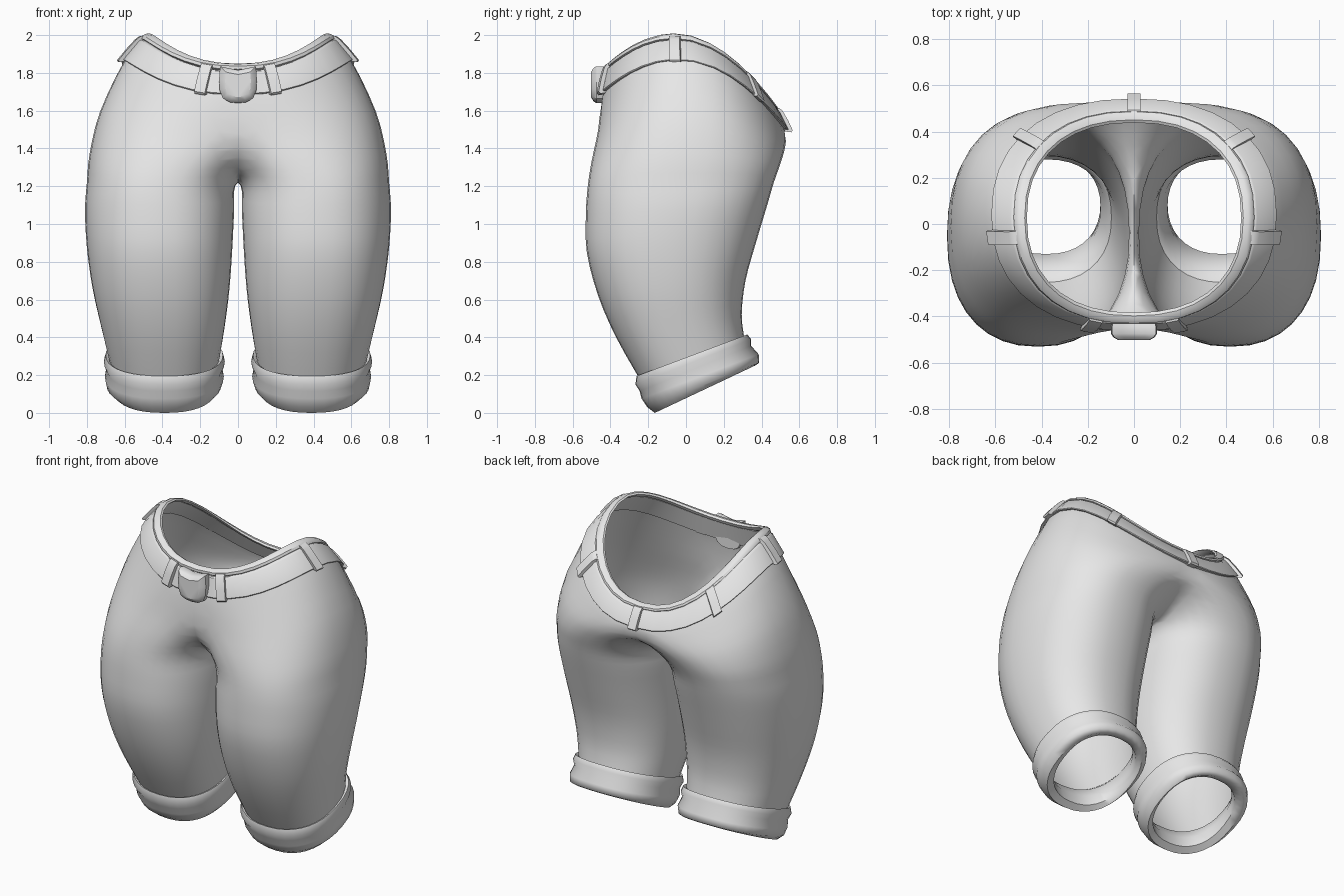
import bpy, bmesh, math
from mathutils import Vector

if "Cube" in bpy.data.objects:
    bpy.data.objects.remove(bpy.data.objects["Cube"])

SEG = 36
POW = 2 / 2.3

grey = bpy.data.materials.new("cloth grey")
grey.diffuse_color = (0.8, 0.8, 0.8, 1)
grey.use_nodes = True
grey.node_tree.nodes["Principled BSDF"].inputs["Base Color"].default_value = grey.diffuse_color


def finish(bm, name, angle=40):
    bmesh.ops.recalc_face_normals(bm, faces=bm.faces)
    me = bpy.data.meshes.new(name)
    bm.to_mesh(me)
    bm.free()
    ob = bpy.data.objects.new(name, me)
    bpy.context.collection.objects.link(ob)
    me.materials.append(grey)
    bpy.ops.object.select_all(action='DESELECT')
    ob.select_set(True)
    bpy.context.view_layer.objects.active = ob
    bpy.ops.object.shade_smooth_by_angle(angle=math.radians(angle))
    return ob


def ring_point(k, t):
    """Key: front z, front y, back z, back y, inner x, outer x, side lift."""
    zf, yf, zb, yb, xi, xo, lift = k
    c, s = math.cos(t), math.sin(t)
    u = math.copysign(abs(c) ** POW, c)
    v = math.copysign(abs(s) ** POW, s)
    return Vector(((xi + xo) / 2 + (xo - xi) / 2 * u,
                   (yf + yb) / 2 + (yb - yf) / 2 * v,
                   (zf + zb) / 2 + (zb - zf) / 2 * v + lift * (1 - v * v)))


def loft(bm, keys, closed=False, sign=1):
    rings = []
    for k in keys:
        pts = [ring_point(k, 2 * math.pi * i / SEG) for i in range(SEG)]
        rings.append([bm.verts.new((p.x * sign, p.y, p.z)) for p in pts])
    for j in range(len(rings) if closed else len(rings) - 1):
        a, b = rings[j], rings[(j + 1) % len(rings)]
        for i in range(SEG):
            n = (i + 1) % SEG
            bm.faces.new((a[i], a[n], b[n], b[i]))


def smooth_keys(keys, steps):
    """Catmull-Rom interpolation of the ring keys."""
    out = []
    for i in range(len(keys) - 1):
        p0, p1, p2 = keys[max(i - 1, 0)], keys[i], keys[i + 1]
        p3 = keys[min(i + 2, len(keys) - 1)]
        for j in range(steps):
            t = j / steps
            out.append([0.5 * (2 * b + (c - a) * t + (2 * a - 5 * b + 4 * c - d) * t * t
                               + (3 * b - a - 3 * c + d) * t ** 3)
                        for a, b, c, d in zip(p0, p1, p2, p3)])
    return out + [list(keys[-1])]


# Trousers: one leg lofted up to the waist, cut at the middle and mirrored
BELT_LOW = (1.69, -.445, 1.50, .525, -.60, .60, .27)
WAIST = (1.84, -.41, 1.62, .465, -.49, .49, .26)
LEG = [
    (.17, -.24, .39, .31, .10, .68, 0),
    (.40, -.37, .52, .295, .07, .725, 0),
    (.62, -.465, .70, .315, .045, .77, 0),
    (.85, -.525, .90, .37, .03, .80, 0),
    (1.05, -.53, 1.10, .43, .02, .81, 0),
    (1.20, -.52, 1.22, .465, .01, .80, .01),
    (1.33, -.50, 1.32, .50, -.10, .785, .05),
    (1.50, -.465, 1.41, .525, -.32, .73, .14),
    BELT_LOW, WAIST]
bm = bmesh.new()
loft(bm, smooth_keys(LEG, 3))
bmesh.ops.bisect_plane(bm, geom=bm.verts[:] + bm.edges[:] + bm.faces[:], dist=1e-5,
                       plane_co=(0, 0, 0), plane_no=(1, 0, 0), clear_inner=True)
copy = bmesh.ops.duplicate(bm, geom=bm.verts[:] + bm.edges[:] + bm.faces[:])["geom"]
for v in copy:
    if isinstance(v, bmesh.types.BMVert):
        v.co.x *= -1
bmesh.ops.reverse_faces(bm, faces=[f for f in copy if isinstance(f, bmesh.types.BMFace)])
bmesh.ops.remove_doubles(bm, verts=bm.verts, dist=0.004)
# soften the crotch seam
for _ in range(7):
    seam = [v for v in bm.verts if abs(v.co.x) < .13 and v.co.z > 1.17 and not v.is_boundary]
    bmesh.ops.smooth_vert(bm, verts=seam, factor=0.5,
                          use_axis_x=True, use_axis_y=True, use_axis_z=True)
finish(bm, "trousers", 80)

# Rolled cuffs
CUFF = [
    (.19, -.245, .395, .30, .10, .68, 0),
    (.195, -.262, .415, .325, .08, .70, 0),
    (.15, -.268, .39, .345, .07, .71, 0),
    (.115, -.245, .355, .345, .085, .695, 0),
    (.075, -.235, .31, .385, .075, .705, 0),
    (.03, -.205, .265, .387, .09, .695, 0),
    (.0, -.165, .25, .365, .12, .66, 0),
    (.03, -.13, .26, .32, .145, .62, 0),
    (.10, -.15, .31, .29, .145, .62, 0),
    (.17, -.20, .37, .28, .12, .65, 0)]
for side, sign in (("right", 1), ("left", -1)):
    bm = bmesh.new()
    loft(bm, CUFF, True, sign)
    finish(bm, side + "_cuff", 60)


def band_key(s, out):
    """Ring between the belt's lower edge (0) and the waist rim (1), pushed outward."""
    k = [a + (b - a) * s for a, b in zip(BELT_LOW, WAIST)]
    k[1] -= out
    k[3] += out
    k[4] -= out
    k[5] += out
    return k


# Belt and waist rim
for name, profile in (
        ("belt", [(-.05, -.01), (-.04, .012), (.0, .018), (.76, .018), (.8, .012), (.8, -.01)]),
        ("waist_rim", [(.80, .0), (.86, .016), (.97, .02), (1.04, .01), (1.06, -.01),
                       (1.0, -.026), (.86, -.022)])):
    bm = bmesh.new()
    loft(bm, [band_key(s, o) for s, o in profile], True)
    finish(bm, name, 35)

# Belt loops
STRAP = [(-.08, -.01), (-.12, .025), (-.04, .038), (.40, .04), (.82, .036), (.95, .026), (.95, -.01)]


def belt_loop(name, t):
    e = 0.05
    mid = band_key(.4, .02)
    side = (ring_point(mid, t + e) - ring_point(mid, t - e)).normalized() * .029
    bm = bmesh.new()
    pts = [ring_point(band_key(s, o), t) for s, o in STRAP]
    a = [bm.verts.new(p - side) for p in pts]
    b = [bm.verts.new(p + side) for p in pts]
    n = len(pts)
    for i in range(n):
        j = (i + 1) % n
        bm.faces.new((a[i], a[j], b[j], b[i]))
    bm.faces.new(a)
    bm.faces.new(b[::-1])
    finish(bm, name, 35)


belt_loop("back_belt_loop", math.pi / 2)
for name, t in (("rear_side", .70), ("side", -.15), ("front", -1.30)):
    belt_loop(name + "_belt_loop_right", t)
    belt_loop(name + "_belt_loop_left", math.pi - t)

# Shield-shaped buckle with a bevelled, slightly raised face
HALF = [(0, 1.815), (.05, 1.825), (.095, 1.835), (.10, 1.77), (.098, 1.71), (.08, 1.665), (.045, 1.645)]
outline = HALF + [(0, 1.64)] + [(-x, z) for x, z in HALF[:0:-1]]
bm = bmesh.new()
layers = []
for y, f in ((-.43, .96), (-.445, 1), (-.475, 1), (-.49, .9), (-.503, .68)):
    layers.append([bm.verts.new((x * f, y, 1.74 + (z - 1.74) * f)) for x, z in outline])
for a, b in zip(layers, layers[1:]):
    for i in range(len(outline)):
        j = (i + 1) % len(outline)
        bm.faces.new((a[i], a[j], b[j], b[i]))
bm.faces.new(layers[0])
bm.faces.new(layers[-1])
finish(bm, "buckle", 30)
